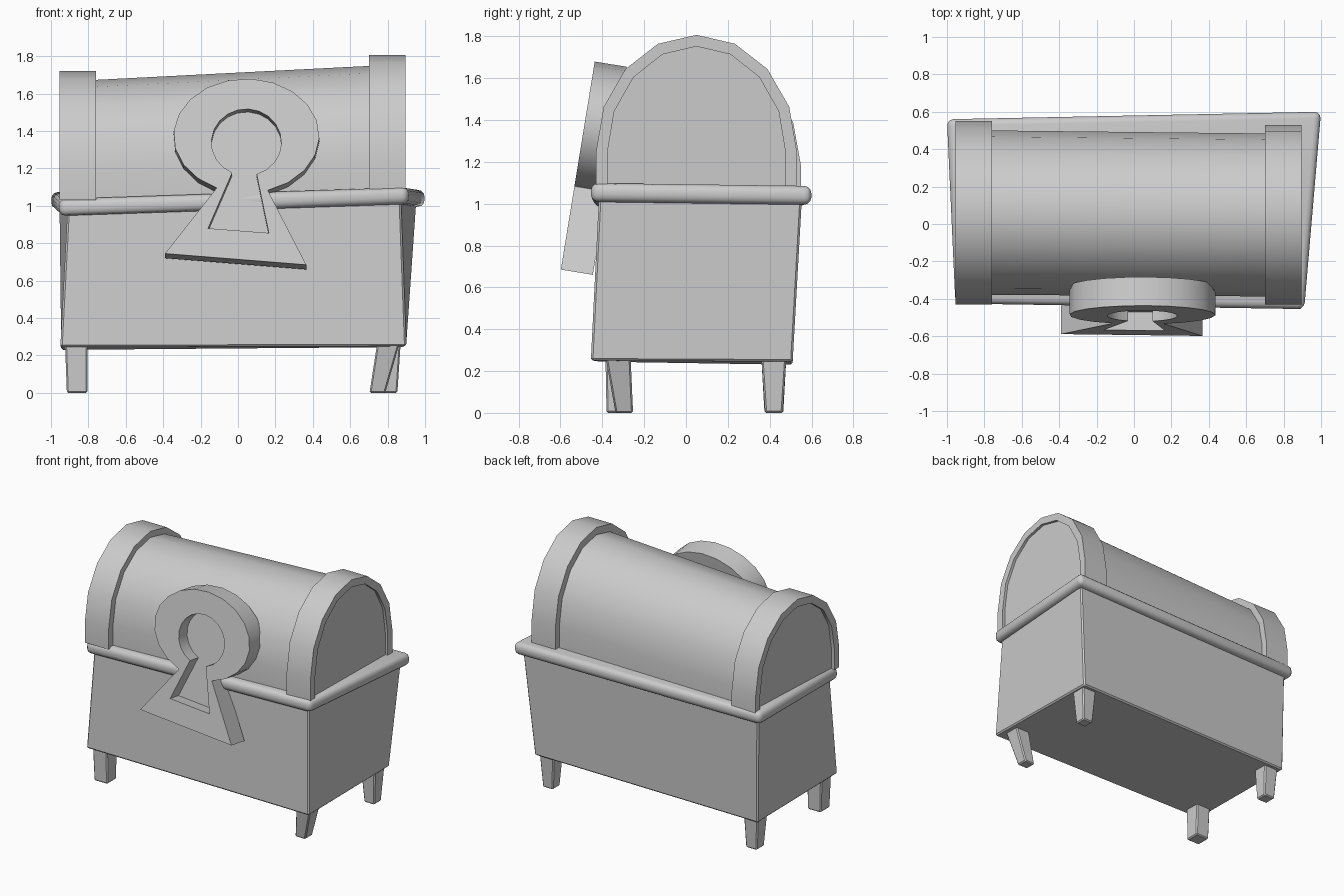
import bpy, bmesh, math
from mathutils import Vector

if "Cube" in bpy.data.objects:
    bpy.data.objects.remove(bpy.data.objects["Cube"])


def finish(name, bm, bevel=0.0, segs=1, angle=30):
    bmesh.ops.recalc_face_normals(bm, faces=bm.faces)
    if bevel:
        bmesh.ops.bevel(bm, geom=bm.edges[:], offset=bevel, segments=segs,
                        profile=0.5, affect='EDGES', clamp_overlap=True)
    me = bpy.data.meshes.new(name)
    bm.to_mesh(me)
    bm.free()
    ob = bpy.data.objects.new(name, me)
    bpy.context.collection.objects.link(ob)
    bpy.ops.object.select_all(action='DESELECT')
    bpy.context.view_layer.objects.active = ob
    ob.select_set(True)
    bpy.ops.object.shade_smooth_by_angle(angle=math.radians(angle))
    return ob


def loft(name, a, b, **kw):
    """Closed solid between two loops with equal point counts."""
    bm = bmesh.new()
    va = [bm.verts.new(p) for p in a]
    vb = [bm.verts.new(p) for p in b]
    n = len(va)
    for i in range(n):
        j = (i + 1) % n
        bm.faces.new((va[i], va[j], vb[j], vb[i]))
    bm.faces.new(va)
    bm.faces.new(vb)
    return finish(name, bm, **kw)


# Crooked chest box (corners: front left, front right, back right, back left)
loft("chest_body",
     [(-.95, -.42, .245), (.9, -.455, .25), (.885, .51, .245), (-.945, .51, .23)],
     [(-.91, -.385, 1.0), (.87, -.415, 1.06), (.955, .555, 1.04), (-.955, .52, 1.03)],
     bevel=.01)

# Rounded rim around the opening
rim = [(-.955, -.425, .99), (.91, -.455, 1.055), (1.0, .6, 1.04), (-1.0, .56, 1.03)]
loft("rim", [(x, y, z - .045) for x, y, z in rim],
     [(x, y, z + .045) for x, y, z in rim], bevel=.035, segs=3, angle=50)


def arch(x, cy, rx, base, spring, top):
    """Lid cross-section: straight sides below an eight-sided half ellipse."""
    pts = [(x, cy + rx, base)]
    for i in range(9):
        t = math.pi * i / 8
        pts.append((x, cy + rx * math.cos(t), spring + (top - spring) * math.sin(t)))
    return pts + [(x, cy - rx, base)]


# Barrel lid
loft("lid_barrel", arch(-.93, .062, .44, 1.0, 1.18, 1.665),
     arch(.875, .047, .435, 1.04, 1.24, 1.757), angle=40)


# End bands of the lid
def band(name, x0, x1, cy, rx, base, spring, top):
    bm = bmesh.new()
    loops = []
    for x, d in ((x0, 0), (x1, 0), (x1, .055), (x0, .055)):
        loops.append([bm.verts.new(p) for p in arch(x, cy, rx - d, base, spring, top - d)])
    for k in range(4):
        a, b = loops[k], loops[(k + 1) % 4]
        for i in range(len(a) - 1):
            bm.faces.new((a[i], a[i + 1], b[i + 1], b[i]))
    for i in (0, -1):
        bm.faces.new([lp[i] for lp in loops])
    finish(name, bm, angle=40)


band("lid_band_left", -.955, -.76, .06, .49, 1.03, 1.18, 1.72)
band("lid_band_right", .70, .895, .05, .48, 1.085, 1.25, 1.807)


# Tapered legs: top centre, foot centre, foot half size
def leg(name, top, foot, h):
    sq = ((-1, -1), (1, -1), (1, 1), (-1, 1))
    loft(name, [(foot[0] + h * a, foot[1] + h * b, 0) for a, b in sq],
         [(top[0] + .06 * a, top[1] + .06 * b, .27) for a, b in sq], bevel=.008)


leg("front_left_leg", (-.865, -.325), (-.86, -.325), .055)
leg("front_right_leg", (.805, -.325), (.745, -.295), .042)
leg("back_right_leg", (.81, .42), (.81, .42), .042)
leg("back_left_leg", (-.865, .42), (-.86, .42), .045)

# Leaning keyhole lock plate, outline traced in front view
normal = Vector((0, .987, -.16))


def keyhole(cx, cz, rx, rz, n, foot):
    pts = list(foot)
    for i in range(n + 1):
        t = math.radians(-73 + 319 * i / n)
        pts.append((cx + rx * math.cos(t), cz + rz * math.sin(t)))
    return [Vector((x, -.60 + (z - .675) * .163, z)) for x, z in pts]


outer = keyhole(.045, 1.375, .39, .305, 18, [(-.39, .745), (.365, .685)])
inner = keyhole(.045, 1.34, .187, .178, 18, [(-.16, .88), (.165, .855)])
plate = loft("lock_plate", outer, [p + normal * .155 for p in outer])
cutter = loft("keyhole_cutter", [p - normal * .05 for p in inner],
              [p + normal * .1 for p in inner])
cutter.hide_render = True
bpy.context.view_layer.objects.active = plate
mod = plate.modifiers.new("keyhole", 'BOOLEAN')
mod.operation = 'DIFFERENCE'
mod.solver = 'EXACT'
mod.object = cutter
bpy.ops.object.modifier_apply(modifier=mod.name)
bpy.data.objects.remove(cutter)
bpy.ops.object.select_all(action='DESELECT')
plate.select_set(True)
bpy.ops.object.shade_smooth_by_angle(angle=math.radians(30))
